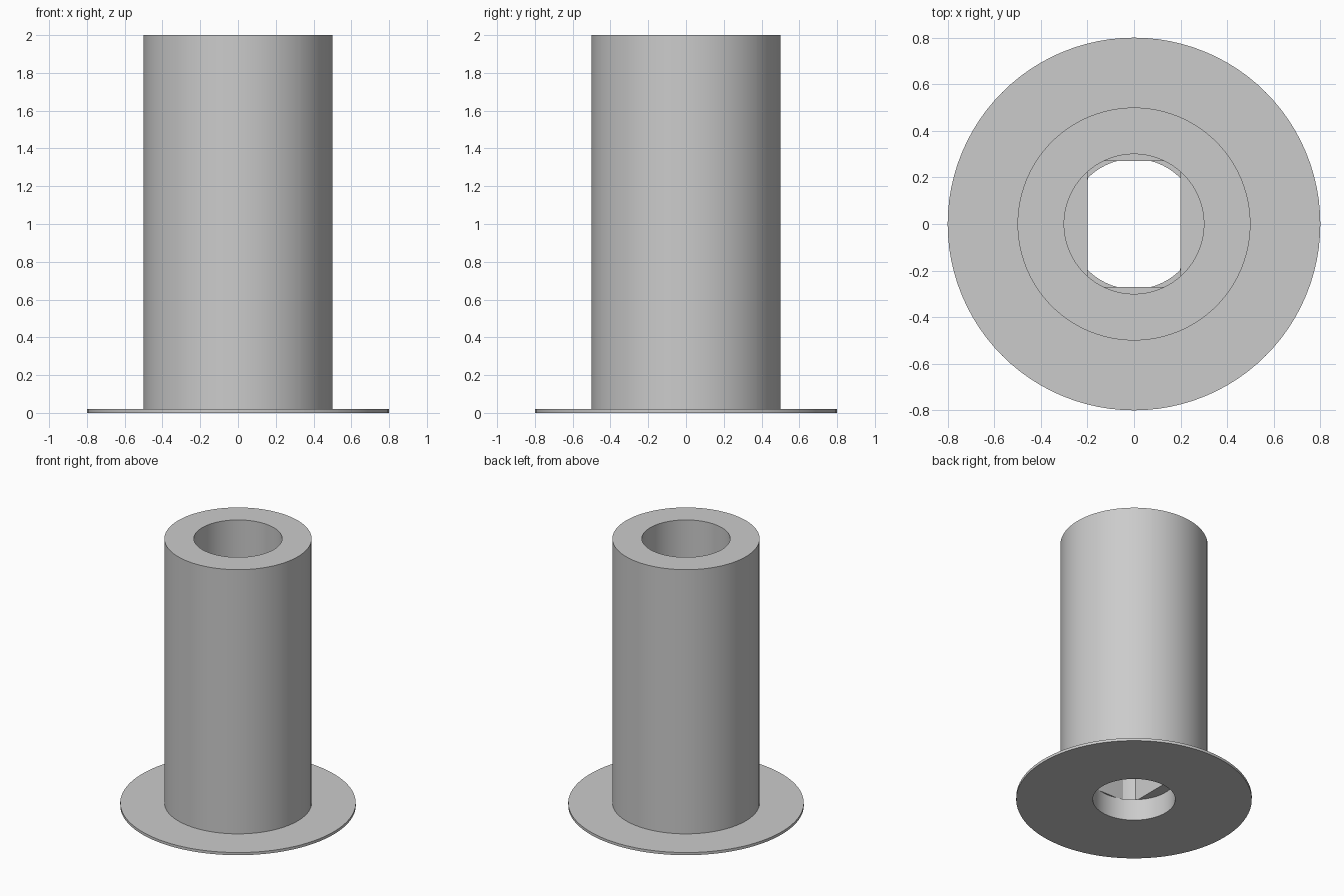
import bpy
import bmesh
import math

cube = bpy.data.objects.get("Cube")
if cube:
    bpy.data.objects.remove(cube, do_unlink=True)

SLOT_X, SLOT_Y = 0.2, 0.27      # half sizes of the keyed slot
BORE, ENTRY = 0.3, 0.28         # bore radii above and below the slot
SLOT_LOW, SLOT_HIGH = 0.16, 1.0
BRIM = 0.02

grey = bpy.data.materials.new("plain grey")
grey.use_nodes = True
colour = (0.6, 0.6, 0.6, 1)
grey.diffuse_color = colour
grey.node_tree.nodes["Principled BSDF"].inputs["Base Color"].default_value = colour

# Regular angles, plus the exact ones where the slot flats meet the bore
angles = {round(math.tau * i / 96, 5) for i in range(96)}
for corner in (math.acos(SLOT_X / BORE), math.asin(SLOT_Y / BORE)):
    for a in (corner, math.pi - corner, math.pi + corner, math.tau - corner):
        angles.add(round(a, 5))
angles = sorted(angles)


def circle(radius):
    return lambda a: radius


def slot(a):
    return min(BORE, SLOT_X / max(abs(math.cos(a)), 1e-6),
               SLOT_Y / max(abs(math.sin(a)), 1e-6))


def closed_loft(name, sections):
    """Join rings of (radius rule, height) into a closed ring-shaped solid."""
    bm = bmesh.new()
    rings = [[bm.verts.new((rule(a) * math.cos(a), rule(a) * math.sin(a), z))
              for a in angles] for rule, z in sections]
    count = len(angles)
    for k, ring in enumerate(rings):
        following = rings[(k + 1) % len(rings)]
        for i in range(count):
            j = (i + 1) % count
            bm.faces.new((ring[i], ring[j], following[j], following[i]))
    # Where the slot touches the bore its ledge shrinks to nothing
    bmesh.ops.remove_doubles(bm, verts=bm.verts, dist=1e-6)
    bmesh.ops.recalc_face_normals(bm, faces=bm.faces)
    mesh = bpy.data.meshes.new(name)
    bm.to_mesh(mesh)
    bm.free()
    mesh.materials.append(grey)
    obj = bpy.data.objects.new(name, mesh)
    bpy.context.collection.objects.link(obj)
    bpy.ops.object.select_all(action="DESELECT")
    obj.select_set(True)
    bpy.context.view_layer.objects.active = obj
    bpy.ops.object.shade_smooth_by_angle(angle=math.radians(20))
    return obj


# Tube: outer wall, rim, upper bore, keyed slot, round entry hole
closed_loft("tube", [
    (circle(0.5), 0), (circle(0.5), 2),
    (circle(BORE), 2), (circle(BORE), SLOT_HIGH),
    (slot, SLOT_HIGH), (slot, SLOT_LOW),
    (circle(ENTRY), SLOT_LOW), (circle(ENTRY), 0),
])

# Thin base flange around the foot of the tube
closed_loft("base_flange", [
    (circle(0.8), 0), (circle(0.8), BRIM),
    (circle(0.5), BRIM), (circle(0.5), 0),
])
